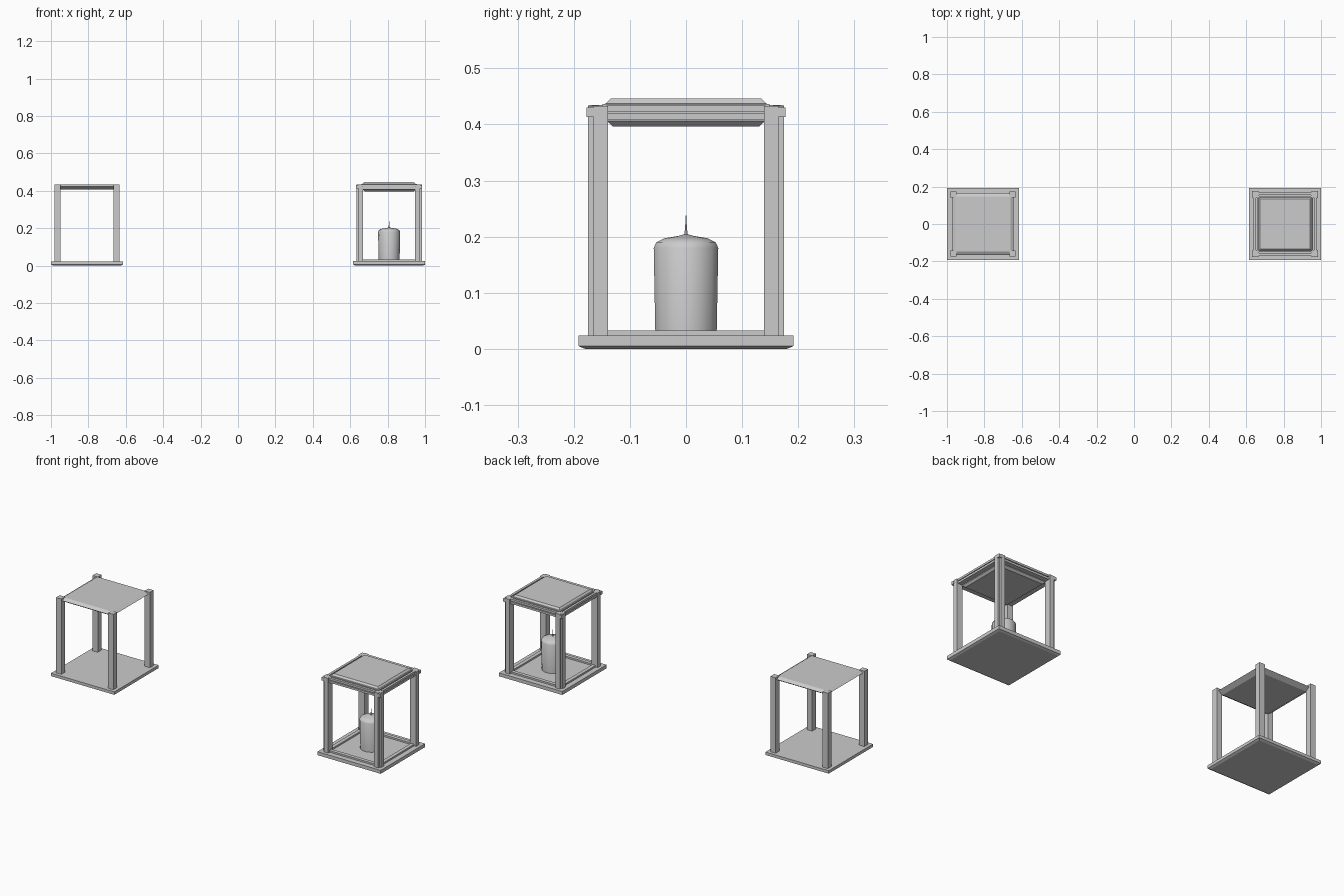
import bpy, bmesh, math

cube = bpy.data.objects.get("Cube")
if cube:
    bpy.data.objects.remove(cube, do_unlink=True)

grey = bpy.data.materials.new("plain grey")
grey.use_nodes = True
GREY = (0.6, 0.6, 0.6, 1)
grey.diffuse_color = GREY
grey.node_tree.nodes["Principled BSDF"].inputs["Base Color"].default_value = GREY


def square(h):
    return [(-h, -h), (h, -h), (h, h), (-h, h)]


def circle(r, n=14):
    return [(r * math.cos(math.tau * i / n), r * math.sin(math.tau * i / n)) for i in range(n)]


def loft(name, cx, rings, smooth=False):
    """Skin a closed solid through (outline, height) rings."""
    bm = bmesh.new()
    loops = [[bm.verts.new((cx + x, y, z)) for x, y in pts] for pts, z in rings]
    for a, b in zip(loops, loops[1:]):
        for i in range(len(a)):
            j = (i + 1) % len(a)
            bm.faces.new((a[i], a[j], b[j], b[i]))
    bm.faces.new(loops[0][::-1])
    bm.faces.new(loops[-1])
    bmesh.ops.recalc_face_normals(bm, faces=bm.faces)
    mesh = bpy.data.meshes.new(name)
    bm.to_mesh(mesh)
    bm.free()
    mesh.materials.append(grey)
    obj = bpy.data.objects.new(name, mesh)
    bpy.context.collection.objects.link(obj)
    if smooth:
        bpy.ops.object.select_all(action='DESELECT')
        obj.select_set(True)
        bpy.context.view_layer.objects.active = obj
        bpy.ops.object.shade_smooth_by_angle(angle=math.radians(40))
    return obj


def squares(name, cx, steps):
    return loft(name, cx, [(square(h), z) for h, z in steps])


def corners(name, cx, outline, z0, z1):
    """Repeat an outline drawn for the +x +y corner at all four corners."""
    for sx, side in ((1, "left"), (-1, "right")):
        for sy, end in ((1, "back"), (-1, "front")):
            pts = [(sx * x, sy * y) for x, y in outline]
            loft(f"{name}_{end}_{side}", cx, [(pts, z0), (pts, z1)])


def box2d(a, b):
    return [(a, a), (b, a), (b, b), (a, b)]


def frame(name, cx, inner, outer, z0, z1, end):
    """Four straight rails between the posts."""
    for k, side in enumerate(("left", "back", "right", "front")):
        c, s = round(math.cos(k * math.pi / 2)), round(math.sin(k * math.pi / 2))
        rect = [(inner, -end), (outer, -end), (outer, end), (inner, end)]
        pts = [(x * c - y * s, x * s + y * c) for x, y in rect]
        loft(f"{name}_{side}", cx, [(pts, z0), (pts, z1)])


# Detailed lantern with notched posts
R = 0.808
squares("lantern_base", R, [(0.18, 0), (0.192, 0.005), (0.192, 0.024)])
frame("bottom_rail", R, 0.143, 0.163, 0.023, 0.033, 0.142)
a, n, b = 0.139, 0.165, 0.175
corners("lantern_post", R, [(a, a), (b, a), (b, n), (n, n), (n, b), (a, b)], 0.023, 0.433)
corners("corner_band", R, box2d(0.16, 0.177), 0.413, 0.43)
frame("top_rail_lower", R, 0.143, 0.168, 0.408, 0.419, 0.142)
frame("top_rail_core", R, 0.143, 0.162, 0.418, 0.424, 0.142)
frame("top_rail_upper", R, 0.155, 0.168, 0.423, 0.434, 0.142)
squares("ceiling_panel", R, [(0.13, 0.396), (0.141, 0.406), (0.141, 0.412)])
squares("lid_panel", R, [(0.149, 0.411), (0.149, 0.436), (0.143, 0.437), (0.134, 0.446)])

# Candle with domed top and tapering wick
loft("candle", R, [(circle(r), z) for r, z in
     ((0.056, 0.023), (0.059, 0.18), (0.054, 0.19), (0.04, 0.197), (0.015, 0.201), (0.004, 0.204))],
     smooth=True)
loft("wick", R, [(circle(r, 6), z) for r, z in ((0.004, 0.202), (0.002, 0.215), (0.0005, 0.238))],
     smooth=True)

# Simple lantern with plain posts and a thin lid
L = -0.808
squares("simple_base", L, [(0.18, 0), (0.192, 0.006), (0.192, 0.022)])
corners("simple_post", L, box2d(0.142, 0.174), 0.02, 0.435)
squares("simple_lid", L, [(0.14, 0.406), (0.165, 0.422), (0.147, 0.433)])
